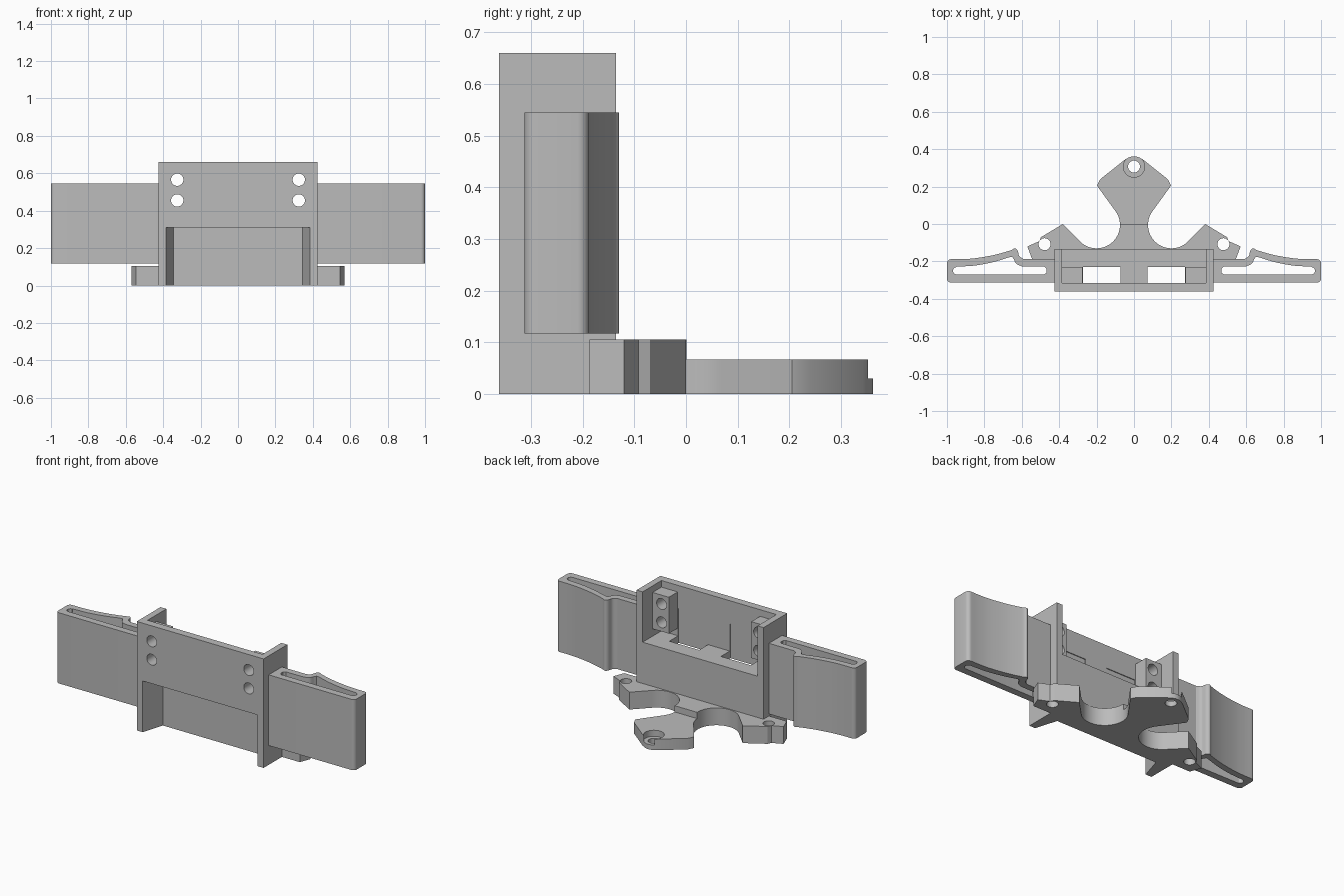
import bpy, bmesh, math

if "Cube" in bpy.data.objects:
    bpy.data.objects.remove(bpy.data.objects["Cube"])

grey = bpy.data.materials.new("plain grey")
grey.diffuse_color = (0.5, 0.5, 0.5, 1)
grey.use_nodes = True
grey.node_tree.nodes["Principled BSDF"].inputs["Base Color"].default_value = grey.diffuse_color


def prism(name, pts, z0, z1):
    """Extrude an XY outline between two heights."""
    bm = bmesh.new()
    face = bm.faces.new([bm.verts.new((x, y, z0)) for x, y in pts])
    ext = bmesh.ops.extrude_face_region(bm, geom=[face])["geom"]
    for v in ext:
        if isinstance(v, bmesh.types.BMVert):
            v.co.z = z1
    bmesh.ops.recalc_face_normals(bm, faces=bm.faces)
    me = bpy.data.meshes.new(name)
    bm.to_mesh(me)
    bm.free()
    me.materials.append(grey)
    ob = bpy.data.objects.new(name, me)
    bpy.context.collection.objects.link(ob)
    return ob


def box(name, x0, x1, y0, y1, z0, z1):
    return prism(name, [(x0, y0), (x1, y0), (x1, y1), (x0, y1)], z0, z1)


def circle(cx, cy, r, n=40):
    return [(cx + r * math.cos(2 * math.pi * i / n),
             cy + r * math.sin(2 * math.pi * i / n)) for i in range(n)]


def combine(target, other, op="DIFFERENCE"):
    """Apply a boolean and discard the helper."""
    mod = target.modifiers.new("cut", "BOOLEAN")
    mod.operation, mod.object, mod.solver = op, other, "EXACT"
    bpy.context.view_layer.objects.active = target
    bpy.ops.object.modifier_apply(modifier=mod.name)
    bpy.data.objects.remove(other)


def smooth(ob):
    bpy.ops.object.select_all(action="DESELECT")
    ob.select_set(True)
    bpy.context.view_layer.objects.active = ob
    bpy.ops.object.shade_smooth_by_angle(angle=math.radians(25))


def curve_through(pts, steps=6):
    """Catmull-Rom points through the given path."""
    p = [pts[0]] + pts + [pts[-1]]
    out = []
    for a, b, c, d in zip(p, p[1:], p[2:], p[3:]):
        for k in range(steps):
            t = k / steps
            out.append(tuple(0.5 * (2 * b[i] + (c[i] - a[i]) * t
                       + (2 * a[i] - 5 * b[i] + 4 * c[i] - d[i]) * t * t
                       + (3 * b[i] - a[i] - 3 * c[i] + d[i]) * t ** 3) for i in (0, 1)))
    return out + [pts[-1]]


# Housing: open at the back above the floor, recessed at the front below it
housing = box("housing", -0.425, 0.425, -0.362, -0.135, 0, 0.66)
combine(housing, box("cavity", -0.385, 0.385, -0.315, 0, 0.355, 0.8))
combine(housing, prism("front_recess", [(-0.388, -0.37), (0.388, -0.37),
                                        (0.344, -0.228), (-0.344, -0.228)], -0.1, 0.31))
for s in (-1, 1):
    xs = sorted((s * 0.073, s * 0.273))
    combine(housing, box("floor_slot", *xs, -0.32, -0.23, 0.25, 0.52))
    # Screw block inside the cavity
    xs = sorted((s * 0.276, s * 0.40))
    combine(housing, box("screw_block", *xs, -0.34, -0.23, 0.40, 0.62), "UNION")
    # Screw holes run front to back
    for z in (0.455, 0.566):
        hole = prism("screw_hole", circle(0, 0, 0.033), -0.5, 0.5)
        hole.rotation_euler = (math.pi / 2, 0, 0)
        hole.location = (s * 0.325, -0.3, z)
        bpy.context.view_layer.update()
        combine(housing, hole)
smooth(housing)

# Hollow side wings with a gently curved back
back = curve_through([(0.59, -0.187), (0.613, -0.172), (0.622, -0.142),
                      (0.638, -0.13), (0.66, -0.141), (0.75, -0.166),
                      (0.85, -0.183), (0.92, -0.188), (0.975, -0.188)])
inner = curve_through([(0.60, -0.226), (0.63, -0.212), (0.645, -0.184),
                       (0.662, -0.177), (0.75, -0.203), (0.85, -0.222),
                       (0.95, -0.228)])


def corner(cx, cy, r, a0, a1, n=6):
    return [(cx + r * math.cos(math.radians(a0 + (a1 - a0) * i / n)),
             cy + r * math.sin(math.radians(a0 + (a1 - a0) * i / n))) for i in range(n + 1)]


outer = ([(0.42, -0.313), (0.42, -0.187)] + back + corner(0.978, -0.21, 0.022, 85, 0)
         + corner(0.978, -0.291, 0.022, 0, -90))
slot = ([(0.48, -0.271), (0.468, -0.26), (0.468, -0.238), (0.48, -0.227)] + inner
        + corner(0.948, -0.25, 0.02, 85, -90))
for s, side in ((1, "right"), (-1, "left")):
    wing = prism(side + "_wing", [(s * x, y) for x, y in outer], 0.117, 0.545)
    combine(wing, prism("wing_slot", [(s * x, y) for x, y in slot], 0, 0.7))
    smooth(wing)

# Base plate: two ears, round bites and a necked tongue
half = [(0.37, -0.187), (0.545, -0.187), (0.57, -0.12), (0.507, -0.092),
        (0.497, -0.07), (0.38, 0)]
half += corner(0.2, -0.005, 0.125, -43, -217, 32)
half += [(0.198, 0.205), (0.18, 0.24), (0.05, 0.343), (0.028, 0.356), (0.01, 0.362)]
outline = half + [(-x, y) for x, y in reversed(half)]
plate = prism("base_plate", outline, 0, 0.105)
combine(plate, box("tongue_step", -0.3, 0.3, 0.0005, 0.5, 0.067, 0.2))
combine(plate, prism("counterbore", circle(0, 0.307, 0.057), 0.03, 0.2))
for x, y in ((0, 0.307), (0.478, -0.108), (-0.478, -0.108)):
    combine(plate, prism("bolt_hole", circle(x, y, 0.032), -0.1, 0.2))
smooth(plate)
